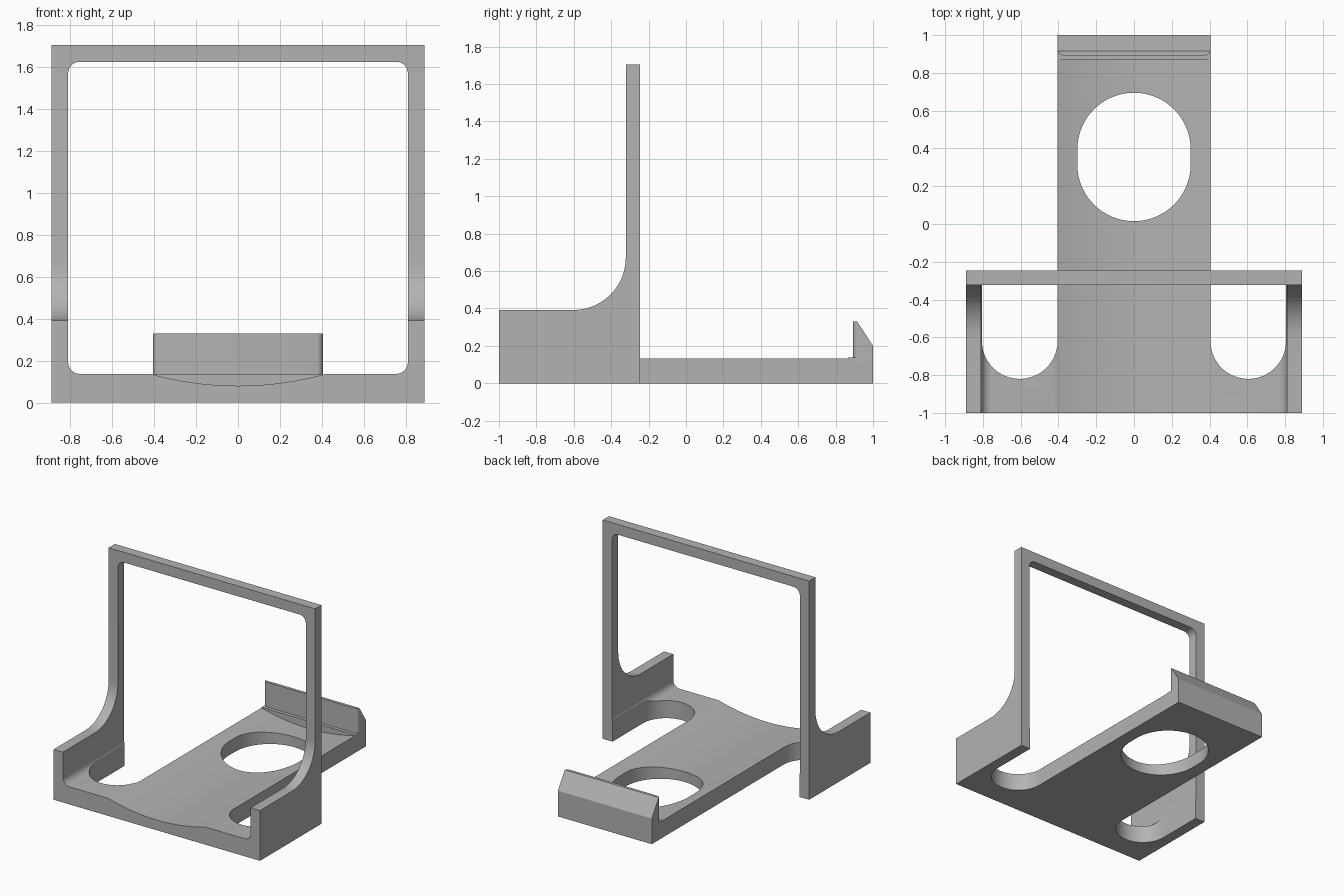
import bpy, bmesh, math

cube = bpy.data.objects.get("Cube")
if cube:
    bpy.data.objects.remove(cube, do_unlink=True)

grey = bpy.data.materials.new("plain grey")
grey.use_nodes = True
colour = (0.45, 0.45, 0.45, 1)
grey.diffuse_color = colour
grey.node_tree.nodes["Principled BSDF"].inputs["Base Color"].default_value = colour


def arc(cu, cv, r, start, end, steps=12):
    """Points on an arc, angles in degrees."""
    angles = [math.radians(start + (end - start) * i / steps) for i in range(steps + 1)]
    return [(cu + r * math.cos(a), cv + r * math.sin(a)) for a in angles]


def prism(name, outline, axis, low, high):
    """Extrude a flat outline along one axis."""
    place = {"x": lambda u, v, t: (t, u, v),
             "y": lambda u, v, t: (u, t, v),
             "z": lambda u, v, t: (u, v, t)}[axis]
    bm = bmesh.new()
    ends = [[bm.verts.new(place(u, v, t)) for u, v in outline] for t in (low, high)]
    bm.faces.new(ends[0])
    bm.faces.new(ends[1])
    n = len(outline)
    for i in range(n):
        j = (i + 1) % n
        bm.faces.new((ends[0][i], ends[0][j], ends[1][j], ends[1][i]))
    bmesh.ops.recalc_face_normals(bm, faces=bm.faces)
    mesh = bpy.data.meshes.new(name)
    bm.to_mesh(mesh)
    bm.free()
    mesh.materials.append(grey)
    obj = bpy.data.objects.new(name, mesh)
    bpy.context.collection.objects.link(obj)
    return obj


def combine(target, tool, operation):
    """Apply an exact boolean and drop the tool."""
    mod = target.modifiers.new("combine", "BOOLEAN")
    mod.operation, mod.solver, mod.object = operation, "EXACT", tool
    bpy.context.view_layer.objects.active = target
    bpy.ops.object.modifier_apply(modifier=mod.name)
    bpy.data.objects.remove(tool, do_unlink=True)


WIDE, WALL, TONGUE = 0.89, 0.81, 0.405
FLOOR, FILLET, LEDGE = 0.137, 0.055, 0.867
BACK = -0.245

# Side walls and upright frame, as one block with a swept shoulder
side = [(-1, 0), (BACK, 0), (BACK, 1.705), (-0.322, 1.705)]
side += arc(-0.602, 0.672, 0.28, 0, -90, 20) + [(-1, 0.392)]
body = prism("holder_frame", side, "x", -WIDE, WIDE)

# Long base tongue, trimmed to width by the slots below
half = TONGUE + 0.1
combine(body, prism("base_tongue", [(-half, 0), (half, 0), (half, FLOOR), (-half, FLOOR)],
                    "y", -0.5, 1), "UNION")

# Rounded opening with a shallow dished floor
dish_half, depth = 0.42, 0.057
radius = (dish_half ** 2 + depth ** 2) / (2 * depth)
sweep = math.degrees(math.asin(dish_half / radius))
inner, low, high = WALL - FILLET, FLOOR + FILLET, 1.625 - FILLET
opening = arc(0, FLOOR - depth + radius, radius, -90 - sweep, -90 + sweep, 32)
opening += arc(inner, low, FILLET, -90, 0) + arc(inner, high, FILLET, 0, 90)
opening += arc(-inner, high, FILLET, 90, 180) + arc(-inner, low, FILLET, 180, 270)
combine(body, prism("opening_cutter", opening, "y", -1.1, LEDGE), "DIFFERENCE")

# Round-ended slots between tongue and walls, open at the back
for s in (-1, 1):
    slot = arc(s * (TONGUE + 0.2), -0.62, 0.2, 180, 360, 32)
    slot += [(s * (TONGUE + 0.2) + 0.2, 1.1), (s * (TONGUE + 0.2) - 0.2, 1.1)]
    combine(body, prism("slot_cutter", slot, "z", -0.1, 0.3), "DIFFERENCE")

# Oval hole in the tongue
oval = arc(0, 0.395, 0.3, 0, 180, 32) + arc(0, 0.315, 0.3, 180, 360, 32)
combine(body, prism("hole_cutter", oval, "z", -0.1, 0.3), "DIFFERENCE")

# Rear lip with rounded front corners and a sloped back
r, front = 0.03, 0.893
plan = arc(-TONGUE + r, front + r, r, 180, 270, 8) + arc(TONGUE - r, front + r, r, 270, 360, 8)
plan += [(TONGUE, 1), (-TONGUE, 1)]
lip = prism("rear_lip", plan, "z", 0.1, 0.33)
combine(lip, prism("slope_cutter", [(0.9, 0.353), (1.05, 0.1235), (1.1, 0.4)], "x", -1, 1),
        "DIFFERENCE")
combine(body, lip, "UNION")

# Smooth the curves, keep the corners crisp
bpy.ops.object.select_all(action="DESELECT")
body.select_set(True)
bpy.context.view_layer.objects.active = body
bpy.ops.object.shade_smooth_by_angle(angle=math.radians(25))
